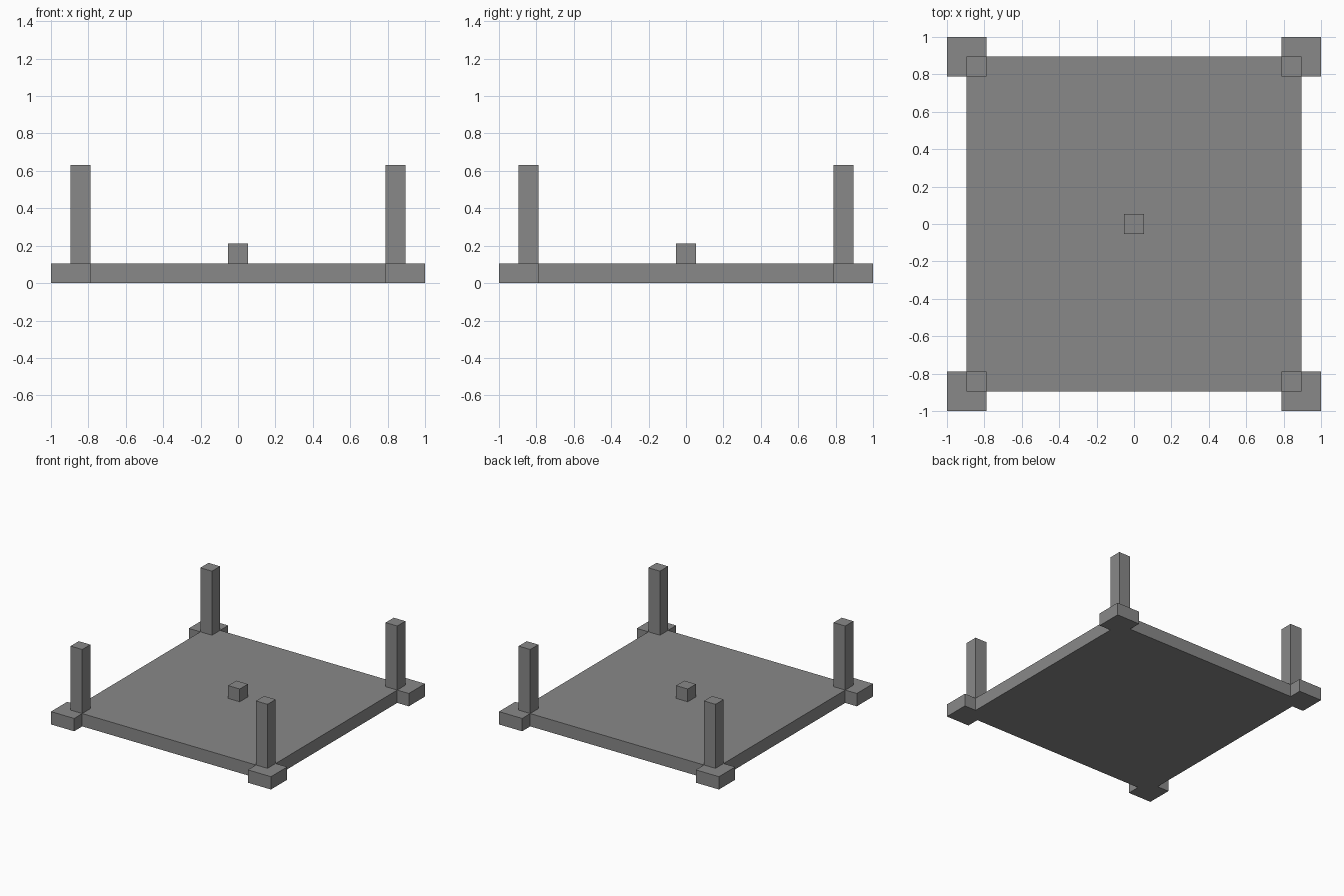
import bpy
import bmesh

cube = bpy.data.objects.get("Cube")
if cube:
    bpy.data.objects.remove(cube, do_unlink=True)

U = 2 / 19          # module: the whole plan is 19 modules wide
SLAB = 8.5 * U      # half width of the slab
INNER = 7.5 * U     # inner edge of posts and corner blocks

grey = bpy.data.materials.new("stone grey")
grey.use_nodes = True
grey.diffuse_color = (0.25, 0.25, 0.25, 1)
grey.node_tree.nodes["Principled BSDF"].inputs["Base Color"].default_value = grey.diffuse_color


def prism(name, outline, z0, z1):
    """Extrude a plan outline from z0 up to z1."""
    bm = bmesh.new()
    base = bm.faces.new([bm.verts.new((x, y, z0)) for x, y in outline])
    top = bmesh.ops.extrude_face_region(bm, geom=[base], use_keep_orig=True)
    verts = [v for v in top["geom"] if isinstance(v, bmesh.types.BMVert)]
    bmesh.ops.translate(bm, verts=verts, vec=(0, 0, z1 - z0))
    bmesh.ops.recalc_face_normals(bm, faces=bm.faces)
    mesh = bpy.data.meshes.new(name)
    bm.to_mesh(mesh)
    bm.free()
    mesh.materials.append(grey)
    bpy.context.collection.objects.link(bpy.data.objects.new(name, mesh))


def square(a, b):
    return [(a, a), (b, a), (b, b), (a, b)]


# Floor slab and the small block at its centre
prism("floor_slab", square(-SLAB, SLAB), 0, U)
prism("centre_block", square(-U / 2, U / 2), U, 2 * U)

# Corner blocks wrap around the slab corners; a post stands on each corner
wrap = [(SLAB, SLAB), (SLAB, INNER), (1, INNER), (1, 1), (INNER, 1), (INNER, SLAB)]
for side, sx in (("left", 1), ("right", -1)):
    for end, sy in (("back", 1), ("front", -1)):
        def place(outline):
            return [(x * sx, y * sy) for x, y in outline]
        prism(f"{end}_{side}_corner_block", place(wrap), 0, U)
        prism(f"{end}_{side}_post", place(square(INNER, SLAB)), U, 6 * U)
